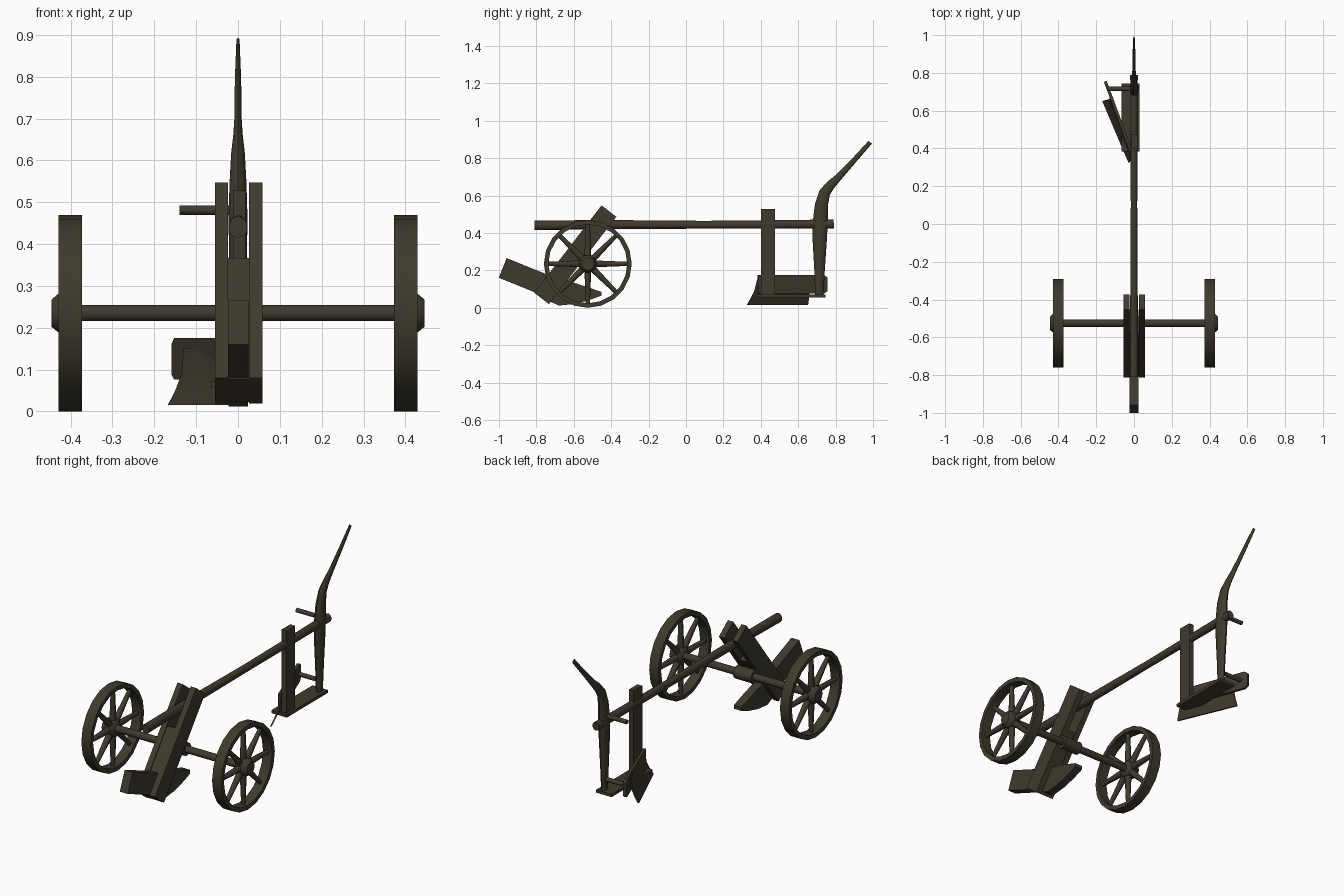
import bpy, bmesh, math
from mathutils import Vector, Matrix

if "Cube" in bpy.data.objects:
    bpy.data.objects.remove(bpy.data.objects["Cube"])

wood = bpy.data.materials.new("dark weathered wood")
wood.diffuse_color = (0.05, 0.042, 0.026, 1)
wood.use_nodes = True
wood.node_tree.nodes["Principled BSDF"].inputs["Base Color"].default_value = wood.diffuse_color


def make(name, verts, faces, smooth=False):
    me = bpy.data.meshes.new(name)
    me.from_pydata([tuple(v) for v in verts], [], faces)
    bm = bmesh.new()
    bm.from_mesh(me)
    bmesh.ops.recalc_face_normals(bm, faces=bm.faces)
    bm.to_mesh(me)
    bm.free()
    me.materials.append(wood)
    ob = bpy.data.objects.new(name, me)
    bpy.context.collection.objects.link(ob)
    if smooth:
        bpy.ops.object.select_all(action='DESELECT')
        ob.select_set(True)
        bpy.context.view_layer.objects.active = ob
        bpy.ops.object.shade_smooth_by_angle(angle=math.radians(50))
    return ob


def loft(name, rings, closed=False, smooth=True):
    """Skin between rings of equal length; cap the ends unless closed."""
    n, m = len(rings[0]), len(rings)
    faces = []
    for i in range(m if closed else m - 1):
        a, b = i * n, (i + 1) % m * n
        faces += [(a + j, a + (j + 1) % n, b + (j + 1) % n, b + j) for j in range(n)]
    if not closed:
        faces += [tuple(range(n)), tuple(range((m - 1) * n, m * n))]
    return make(name, [v for r in rings for v in r], faces, smooth)


def rod(name, p, q, r1, r2, n=10):
    p, q = Vector(p), Vector(q)
    rot = (q - p).to_track_quat('Z', 'Y')
    ring = lambda c, r: [c + rot @ Vector((r * math.cos(2 * math.pi * k / n),
                                           r * math.sin(2 * math.pi * k / n), 0)) for k in range(n)]
    return loft(name, [ring(p, r1), ring(q, r2)])


def slab(name, profile, x0, x1):
    """Extrude a (y, z) outline across x."""
    return loft(name, [[(x, y, z) for y, z in profile] for x in (x0, x1)], smooth=False)


def rect(y0, y1, z0, z1):
    return [(y0, z0), (y1, z0), (y1, z1), (y0, z1)]


def tilted(p, q, w):
    """Outline of a plank of width w running from p to q."""
    p, q = Vector(p), Vector(q)
    d = (q - p).normalized()
    s = Vector((-d.y, d.x)) * w / 2
    return [p + s, q + s, q - s, p - s]


# wheels
WY, WZ, R = -0.525, 0.235, 0.235


def circle(x, r, n):
    return [(x, WY + r * math.cos(2 * math.pi * k / n), WZ + r * math.sin(2 * math.pi * k / n))
            for k in range(n)]


for side, label in ((-1, "left"), (1, "right")):
    loft(label + "_wheel_rim", [circle(side * x, r, 20) for x, r in
         ((0.373, R), (0.429, R), (0.429, 0.211), (0.373, 0.211))], closed=True)
    loft(label + "_wheel_hub", [circle(side * x, r, 10) for x, r in
         ((0.374, 0.035), (0.387, 0.048), (0.43, 0.048), (0.446, 0.034))])
    for k in range(8):
        a = k * math.pi / 4
        c, s = math.cos(a), math.sin(a)
        rod(label + "_wheel_spoke", (side * 0.4, WY + 0.04 * c, WZ + 0.04 * s),
            (side * 0.4, WY + 0.217 * c, WZ + 0.217 * s), 0.018, 0.011, 8)

# axle with a thicker middle
rod("axle", (-0.4, WY, WZ), (0.4, WY, WZ), 0.02, 0.02)
rod("axle_collar", (-0.055, WY, WZ), (0.055, WY, WZ), 0.036, 0.036)

# slanted planks on each side of the beam, and the filler between them
low, high = Vector((-0.772, 0.05)), Vector((-0.412, 0.517))
slab("left_plank", tilted(low, high, 0.1), -0.055, -0.024)
slab("right_plank", tilted(low, high, 0.1), 0.026, 0.059)
slab("plank_filler", tilted(low, low.lerp(high, 0.62), 0.09), -0.024, 0.026)

# front block and its curved share
slab("front_block", tilted((-0.98, 0.213), (-0.7, 0.1), 0.113), -0.024, 0.025)
slab("front_share", [(-0.75, 0.09), (-0.72, 0.03), (-0.68, 0.012), (-0.6, 0.02), (-0.52, 0.04),
                     (-0.453, 0.065), (-0.453, 0.085), (-0.53, 0.112), (-0.62, 0.14), (-0.7, 0.15)],
     -0.023, 0.024)


# beam and curved handle: tapered lofts along a path of (y, z, half depth, half width)
def tapered(name, path, n=10):
    rings = []
    for i, (y, z, d, w) in enumerate(path):
        a, b = path[max(i - 1, 0)], path[min(i + 1, len(path) - 1)]
        t = Vector((0, b[0] - a[0], b[1] - a[1])).normalized()
        nrm = Vector((0, t.z, -t.y))
        rings.append([Vector((0, y, z)) + nrm * d * math.cos(2 * math.pi * k / n)
                      + Vector((w * math.sin(2 * math.pi * k / n), 0, 0)) for k in range(n)])
    return loft(name, rings)


tapered("beam", [(-0.81, 0.441, 0.026, 0.023), (-0.4, 0.445, 0.024, 0.021),
                 (0.1, 0.444, 0.021, 0.018), (0.79, 0.448, 0.024, 0.021)])
tapered("handle", [(0.713, 0.065, 0.022, 0.015), (0.714, 0.2, 0.028, 0.018),
                   (0.715, 0.36, 0.038, 0.022), (0.718, 0.46, 0.04, 0.024),
                   (0.724, 0.55, 0.035, 0.021), (0.741, 0.615, 0.03, 0.017),
                   (0.772, 0.655, 0.025, 0.012), (0.815, 0.698, 0.019, 0.009),
                   (0.9, 0.79, 0.014, 0.008), (0.985, 0.885, 0.012, 0.004)])

# rear post, sole and pegs
slab("rear_post", rect(0.4, 0.475, 0.06, 0.528), -0.012, 0.018)
slab("sole", rect(0.385, 0.745, 0.056, 0.072), -0.065, 0.03)
for z in (0.481, 0.13):
    rod("peg", (0.0, 0.715, z), (-0.14, 0.715, z), 0.012, 0.012)

# slanted mouldboard with softened far corners
a, b = Vector((-0.015, 0.385)), Vector((-0.152, 0.755))
side = Vector((-(b - a).y, (b - a).x)).normalized() * 0.008
outline = [(0, 0.076), (0.95, 0.076), (1, 0.09), (1, 0.16), (0.95, 0.175), (0, 0.175)]
loft("mouldboard", [[(*(a.lerp(b, t) + side * s), z) for t, z in outline] for s in (-1, 1)],
     smooth=False)

# rear blade, flaring outward at the bottom: (z, front x, front y, back x, back y)
levels = [(0.015, -0.03, 0.325, -0.168, 0.65), (0.05, -0.022, 0.345, -0.15, 0.655),
          (0.09, -0.016, 0.365, -0.135, 0.66), (0.152, -0.014, 0.38, -0.13, 0.665)]
loft("rear_blade", [[(fx, fy, z), (bx, by, z), (bx + 0.008, by + 0.003, z), (fx + 0.008, fy + 0.003, z)]
                    for z, fx, fy, bx, by in levels])
